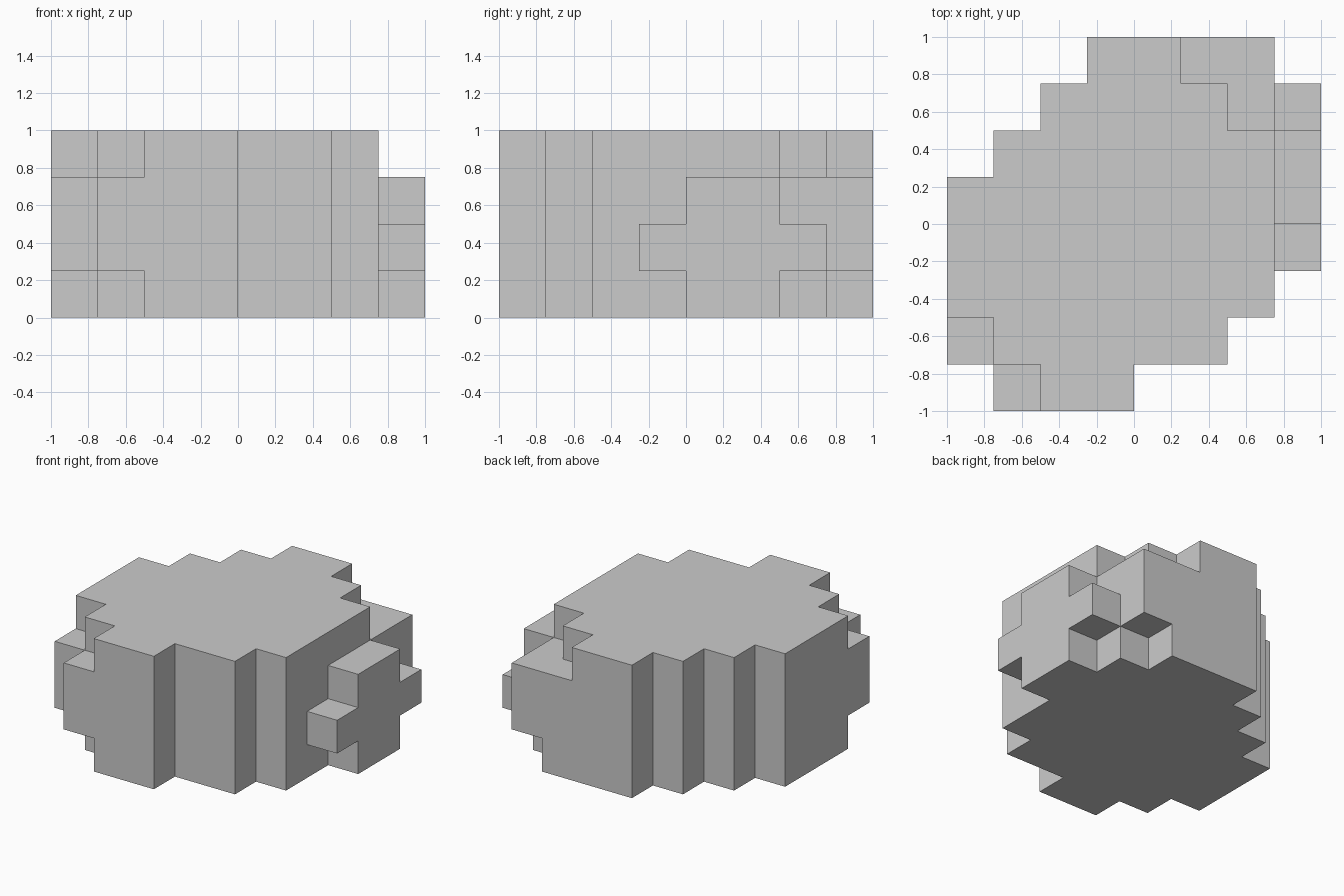
import bpy, bmesh, math
from mathutils import Vector

if "Cube" in bpy.data.objects:
    bpy.data.objects.remove(bpy.data.objects["Cube"])

CELL = 0.25

# Core footprint shared by all four layers: one x span (in cells) per row, y = -4..3
CORE = [(-2, 0), (-3, 2), (-4, 3), (-4, 3), (-4, 3), (-3, 3), (-2, 2), (-1, 1)]
cells = {(x, j - 4, z) for j, (a, b) in enumerate(CORE)
         for x in range(a, b) for z in range(4)}


def add_block(xs, ys, zs):
    """Fill a box of cells given half-open ranges."""
    cells.update((x, y, z) for x in range(*xs) for y in range(*ys) for z in range(*zs))


# Front-left bulges on the two middle layers
add_block((-4, -3), (-3, -2), (1, 3))
add_block((-3, -2), (-4, -3), (1, 3))
# Back-right shoulder, below the top layer
add_block((1, 2), (3, 4), (0, 3))
add_block((2, 3), (2, 3), (0, 3))
add_block((2, 3), (3, 4), (1, 3))
# Right side knob with a small stub at each end
add_block((3, 4), (0, 2), (0, 3))
add_block((3, 4), (-1, 3), (1, 2))

# Skin: only faces between a filled and an empty cell
bm = bmesh.new()
for c in sorted(cells):
    for axis in range(3):
        for sign in (-1, 1):
            n = list(c)
            n[axis] += sign
            if tuple(n) in cells:
                continue
            centre = Vector(c) + Vector((0.5, 0.5, 0.5))
            d, u, v = Vector(), Vector(), Vector()
            d[axis] = sign * 0.5
            u[(axis + 1) % 3] = 0.5
            v[(axis + 2) % 3] = 0.5 * sign
            bm.faces.new([bm.verts.new((centre + d + p) * CELL)
                          for p in (-u - v, u - v, u + v, -u + v)])

# Weld and merge flat areas into single faces
bmesh.ops.remove_doubles(bm, verts=bm.verts, dist=1e-4)
bmesh.ops.dissolve_limit(bm, angle_limit=math.radians(1), verts=bm.verts, edges=bm.edges)

mesh = bpy.data.meshes.new("stepped_boulder")
bm.to_mesh(mesh)
bm.free()
bpy.context.collection.objects.link(bpy.data.objects.new("stepped_boulder", mesh))
